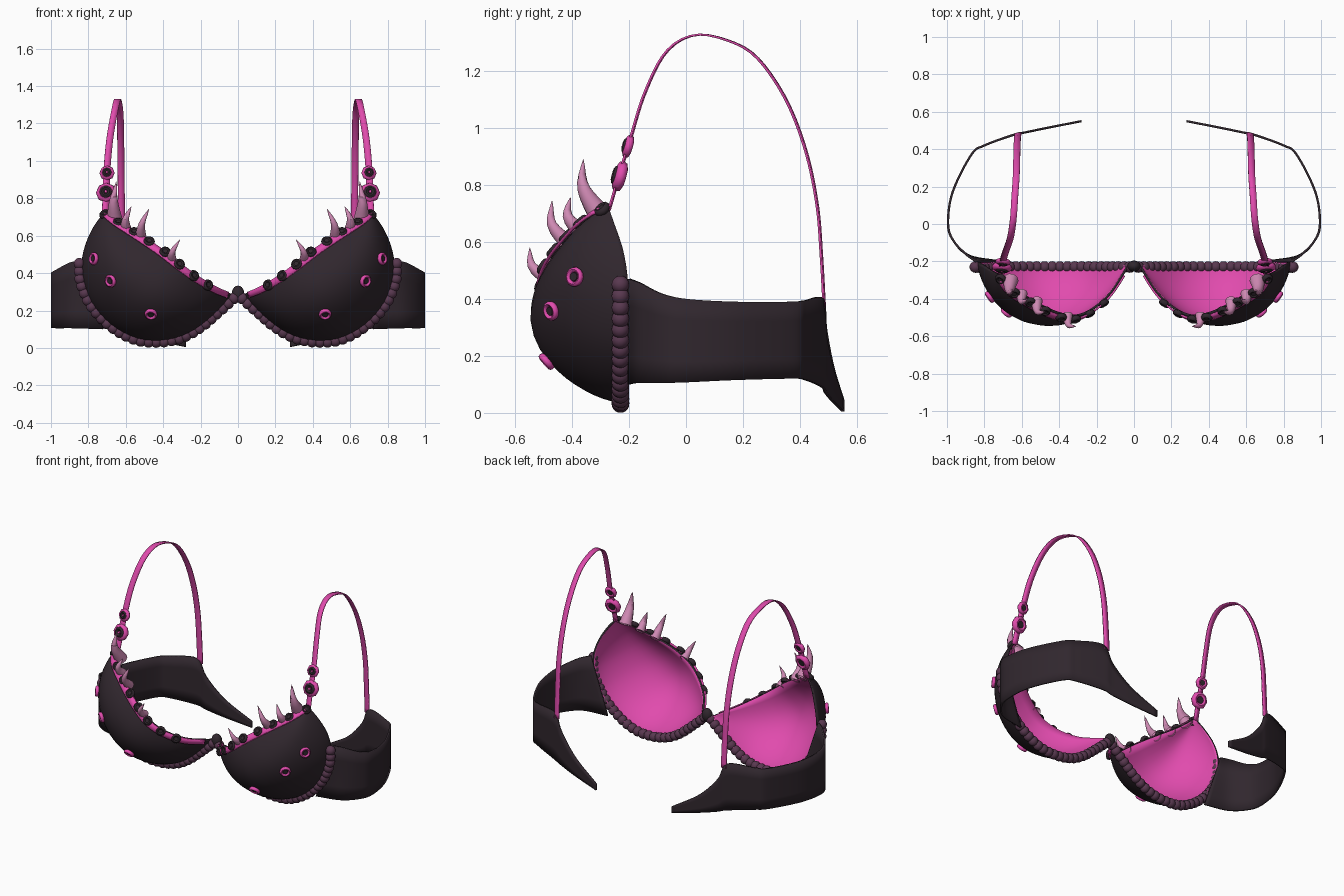
import bpy, bmesh
from math import sin, cos, pi, sqrt
from mathutils import Vector as V, Matrix
from mathutils.bvhtree import BVHTree

if "Cube" in bpy.data.objects:
    bpy.data.objects.remove(bpy.data.objects["Cube"])


def material(name, r, g, b):
    m = bpy.data.materials.new(name)
    m.diffuse_color = (r, g, b, 1)
    m.use_nodes = True
    m.node_tree.nodes["Principled BSDF"].inputs["Base Color"].default_value = m.diffuse_color
    return m


DARK = material("dark_fabric", .03, .02, .027)
PINK = material("pink_fabric", .75, .07, .42)
BEAD = material("plum_bead", .10, .04, .08)
HORN = material("pale_horn", .62, .25, .45)


def finish(name, bm, mats, thick=0, offset=0.0, mirror=True):
    """Turn a bmesh (world coordinates, +x half) into a finished object."""
    me = bpy.data.meshes.new(name)
    bm.to_mesh(me)
    bm.free()
    ob = bpy.data.objects.new(name, me)
    bpy.context.collection.objects.link(ob)
    for m in mats:
        me.materials.append(m)
    bpy.ops.object.select_all(action='DESELECT')
    ob.select_set(True)
    bpy.context.view_layer.objects.active = ob
    bpy.ops.object.shade_smooth_by_angle(angle=.8)
    if thick:
        s = ob.modifiers.new("thickness", 'SOLIDIFY')
        s.thickness, s.offset = thick, offset
        s.material_offset = len(mats) - 1
    if mirror:
        ob.modifiers.new("mirror", 'MIRROR').use_mirror_merge = False
    return ob


def spline(pts, n, even=True):
    """Catmull-Rom through pts; n samples, evenly spaced by length if asked."""
    p = [V(q) for q in pts]
    p = [2 * p[0] - p[1]] + p + [2 * p[-1] - p[-2]]
    segs = len(p) - 3

    def at(u):
        i = min(int(u), segs - 1)
        t = u - i
        a, b, c, d = p[i:i + 4]
        return .5 * (2 * b + (c - a) * t + (2 * a - 5 * b + 4 * c - d) * t * t
                     + (3 * b - a - 3 * c + d) * t ** 3)
    if not even:
        return [at(segs * i / (n - 1)) for i in range(n)]
    fine = [at(segs * i / 600) for i in range(601)]
    acc = [0]
    for a, b in zip(fine, fine[1:]):
        acc.append(acc[-1] + (b - a).length)
    out, j = [], 0
    for i in range(n):
        while j < 600 and acc[j] < acc[-1] * i / (n - 1) - 1e-6:
            j += 1
        out.append(fine[j])
    return out


def grid(bm, rows, closed=False):
    vs = [[bm.verts.new(q) for q in r] for r in rows]
    for a, b in zip(vs, vs[1:]):
        for k in range(len(a) if closed else len(a) - 1):
            m = (k + 1) % len(a)
            bm.faces.new((a[k], a[m], b[m], b[k]))
    return vs


def frame(c, n):
    return Matrix.Translation(c) @ V(n).to_track_quat('Z', 'Y').to_matrix().to_4x4()


def torus(bm, c, n, R, r, seg=16, flat=1.0):
    M = frame(c, n)
    rows = [[M @ V(((R + r * cos(b)) * cos(a), (R + r * cos(b)) * sin(a), flat * r * sin(b)))
             for b in (2 * pi * k / 8 for k in range(8))]
            for a in (2 * pi * i / seg for i in range(seg + 1))]
    grid(bm, rows, True)
    bmesh.ops.remove_doubles(bm, verts=bm.verts, dist=1e-5)
    bmesh.ops.recalc_face_normals(bm, faces=bm.faces)


def disc(bm, c, n, r, h):
    bmesh.ops.create_cone(bm, cap_ends=True, segments=12, radius1=r, radius2=r * .8,
                          depth=h, matrix=frame(c, n))


# cups: surface stretched between the neckline and the underwire line
U, W = 41, 16
neck = spline([(.025, -.225, .285), (.12, -.37, .325), (.22, -.46, .385), (.31, -.495, .45),
               (.40, -.48, .52), (.48, -.445, .575), (.56, -.40, .625), (.64, -.35, .675),
               (.71, -.275, .73)], U)
wire = spline([(.025, -.225, .285), (.1, -.21, .20), (.2, -.21, .115), (.3, -.21, .06),
               (.42, -.21, .035), (.55, -.21, .05), (.68, -.21, .12), (.78, -.205, .23),
               (.83, -.205, .36), (.835, -.205, .47), (.81, -.22, .57), (.765, -.25, .66),
               (.71, -.275, .73)], U)


def cup_point(i, v):
    a, b = neck[i], wire[i]
    p = a.lerp(b, v)
    bulge = .085 * sin(pi * (i / (U - 1)) ** 1.4) * sin(pi * v)
    p.y = a.y + (b.y - a.y) * (1 - sqrt(max(0, 1 - v * v))) - bulge
    return p


bm = bmesh.new()
grid(bm, [[cup_point(i, sin(pi / 2 * k / W)) for k in range(W + 1)] for i in range(U)])
bmesh.ops.remove_doubles(bm, verts=bm.verts, dist=1e-4)
bm.normal_update()
if sum(f.normal.y * f.calc_area() for f in bm.faces) > 0:
    bmesh.ops.reverse_faces(bm, faces=bm.faces)
bm.normal_update()
tree = BVHTree.FromBMesh(bm)
finish("cup", bm, [DARK, PINK], .012, -1)

# pink trim along the neckline
bm = bmesh.new()
rows = []
for i in range(2, U - 1):
    w = min(.8, .042 / max((wire[i] - neck[i]).length, .01))
    rows.append([cup_point(i, w * k / 2) + V((0, -.009, .004)) for k in range(3)])
grid(bm, rows)
finish("neckline_trim", bm, [PINK], .01)

# dark studs on the trim
bm = bmesh.new()
for x, y, z in [(.165, -.42, .335), (.24, -.475, .385), (.315, -.505, .445), (.39, -.495, .51),
                (.475, -.46, .565), (.555, -.415, .615), (.64, -.365, .665), (.71, -.29, .71)]:
    n = (tree.find_nearest(V((x, y, z)))[1] + V((0, -.3, .3))).normalized()
    c = V((x, y, z)) + n * .006
    torus(bm, c, n, .02, .011, 12, 1.3)
    disc(bm, c, n, .016, .02)
finish("neckline_stud", bm, [DARK])

# curved horns rising from the neckline
bm = bmesh.new()
for base, mid, tip, r in [((.66, -.30, .69), (.665, -.36, .79), (.65, -.36, .89), .042),
                          ((.60, -.37, .635), (.60, -.415, .69), (.57, -.405, .757), .031),
                          ((.52, -.41, .59), (.515, -.47, .66), (.475, -.47, .745), .031),
                          ((.355, -.485, .47), (.35, -.54, .515), (.31, -.548, .58), .027)]:
    path = spline([base, mid, tip], 9)
    rows = []
    for k, p in enumerate(path):
        d = path[min(k + 1, 8)] - path[max(k - 1, 0)]
        M = frame(p, d)
        s = r * (1 - k / 8) ** .85 + .0005
        rows.append([M @ V((s * cos(a), s * sin(a), 0)) for a in (2 * pi * j / 10 for j in range(10))])
    grid(bm, rows, True)
bmesh.ops.recalc_face_normals(bm, faces=bm.faces)
finish("horn", bm, [HORN])

# pink eyelets with dark centres on the cup fronts
rings, centres = bmesh.new(), bmesh.new()
for c in [(.75, -.375, .475), (.675, -.465, .36), (.465, -.478, .19)]:
    loc, n = tree.find_nearest(V(c))[:2]
    c = loc + n * .008
    torus(rings, c, n, .026, .009, 14, 1.3)
    disc(centres, c, n, .019, .014)
finish("eyelet_ring", rings, [PINK])
finish("eyelet_centre", centres, [DARK])

# beads along the underwire
bm = bmesh.new()
for p in spline([(.022, -.23, .265), (.1, -.23, .195), (.2, -.23, .11), (.3, -.23, .055),
                 (.42, -.23, .032), (.55, -.23, .045), (.68, -.23, .115), (.785, -.23, .225),
                 (.84, -.23, .35), (.848, -.23, .45)], 29):
    bmesh.ops.create_uvsphere(bm, u_segments=14, v_segments=10, radius=.031,
                              matrix=Matrix.Translation(p))
finish("underwire_bead", bm, [BEAD])

# small centre joint
bm = bmesh.new()
bmesh.ops.create_uvsphere(bm, u_segments=14, v_segments=10, radius=1,
                          matrix=Matrix.Translation((0, -.225, .288)) @ Matrix.Diagonal((.035, .03, .045, 1)))
finish("centre_joint", bm, [DARK], mirror=False)

# side and back band, tapering at the open back
top = spline([(.845, -.2, .47), (.90, -.16, .455), (.965, -.09, .42), (.994, 0, .40),
              (.97, .17, .39), (.87, .37, .39), (.8, .42, .395), (.64, .478, .40),
              (.58, .49, .29), (.46, .515, .16), (.28, .55, .045)], 61, False)
low = spline([(.72, -.2, .10), (.88, -.17, .105), (.965, -.09, .105), (.994, 0, .107),
              (.97, .17, .115), (.87, .37, .12), (.8, .42, .115), (.64, .478, .09),
              (.58, .49, .07), (.46, .515, .04), (.28, .55, .005)], 61, False)
bm = bmesh.new()
grid(bm, [[a.lerp(b, k / 4) for k in range(5)] for a, b in zip(top, low)])
finish("band", bm, [DARK], .012)

# shoulder strap ribbon
path = spline([(.71, -.27, .71), (.705, -.235, .83), (.70, -.195, .96), (.685, -.145, 1.12),
               (.66, -.07, 1.265), (.645, .03, 1.325), (.637, .15, 1.305), (.63, .25, 1.245),
               (.627, .35, 1.10), (.625, .42, .92), (.623, .46, .73), (.621, .475, .55),
               (.62, .485, .37)], 60)
bm = bmesh.new()
grid(bm, [[p + V((s, -s * .15, 0)) for s in (-.018, .018)] for p in path])
finish("shoulder_strap", bm, [PINK], .007)

# ornaments at the front of the strap
pink, dark = bmesh.new(), bmesh.new()
n = V((.1, -.95, .27)).normalized()
for c, s in [((.705, -.232, .83), 1), ((.70, -.203, .935), .75)]:
    torus(pink, V(c), n, .036 * s, .019 * s, 8)
    torus(dark, V(c) + n * .014 * s, n, .022 * s, .013 * s, 12)
    disc(dark, V(c), n, .022 * s, .03 * s)
    disc(pink, V(c) + n * .014 * s, n, .009 * s, .022 * s)
finish("strap_flower", pink, [PINK])
finish("strap_flower_centre", dark, [DARK])
